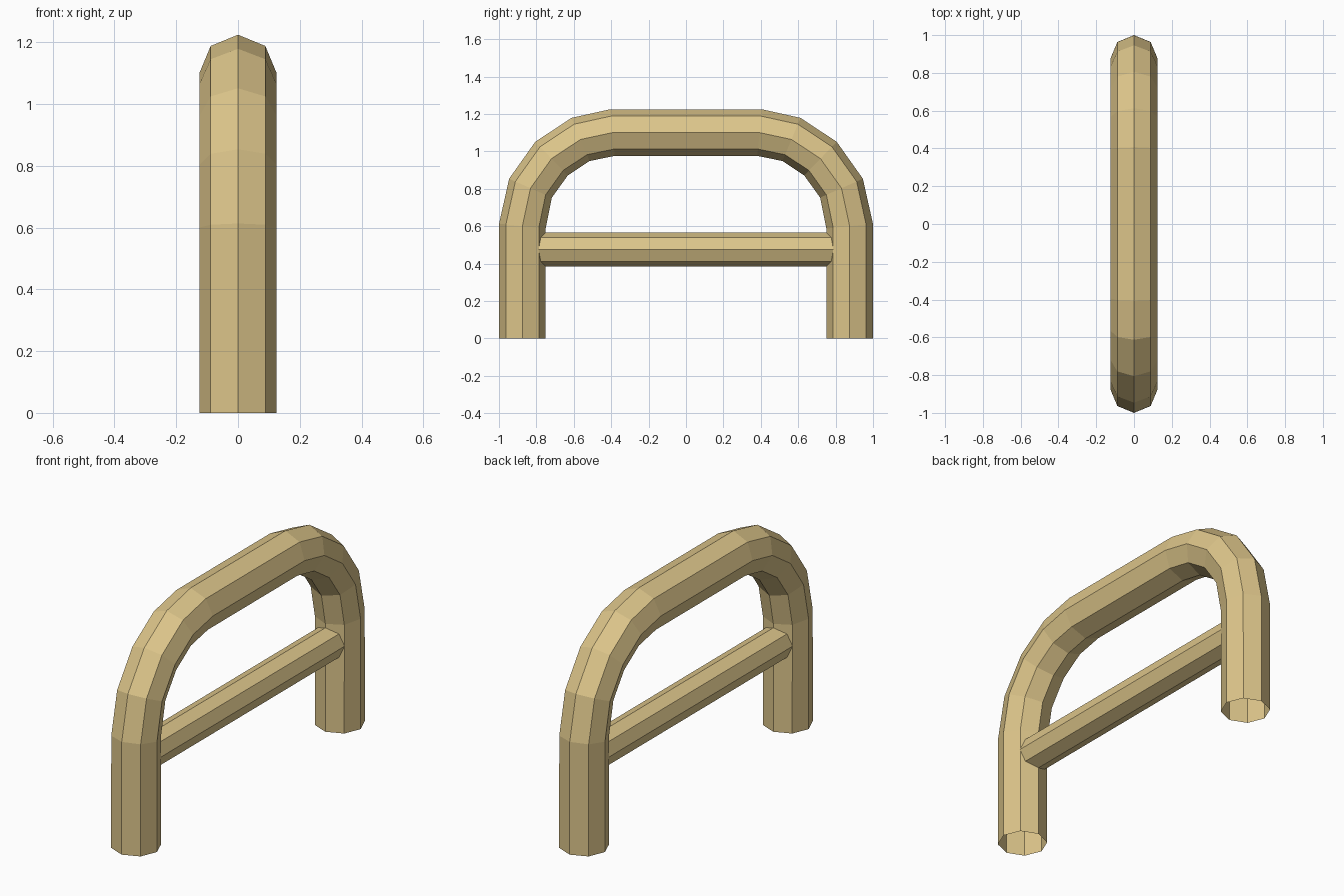
import bpy
import bmesh
import math
from mathutils import Vector
from mathutils.geometry import interpolate_bezier

cube = bpy.data.objects.get("Cube")
if cube:
    bpy.data.objects.remove(cube)

SIDES = 8

tan = bpy.data.materials.new("tan_wood")
tan.use_nodes = True
colour = (0.72, 0.56, 0.255, 1)
tan.diffuse_color = colour
tan.node_tree.nodes["Principled BSDF"].inputs["Base Color"].default_value = colour


def tube(name, path, radius):
    """Sweep an open-ended octagonal ring along a path in the YZ plane."""
    bm = bmesh.new()
    rings = []
    for i, point in enumerate(path):
        before = (point - path[i - 1]).normalized() if i else Vector()
        after = (path[i + 1] - point).normalized() if i + 1 < len(path) else Vector()
        along = (before + after).normalized()
        across = Vector((1, 0, 0))
        out = across.cross(along)
        ring = []
        for k in range(SIDES):
            a = math.tau * k / SIDES
            ring.append(bm.verts.new(point + radius * (math.cos(a) * across + math.sin(a) * out)))
        rings.append(ring)
    for r0, r1 in zip(rings, rings[1:]):
        for k in range(SIDES):
            n = (k + 1) % SIDES
            bm.faces.new((r0[k], r0[n], r1[n], r1[k]))
    mesh = bpy.data.meshes.new(name)
    bm.to_mesh(mesh)
    bm.free()
    mesh.materials.append(tan)
    obj = bpy.data.objects.new(name, mesh)
    bpy.context.collection.objects.link(obj)
    return obj


# Bent frame: leg, rounded corner, then the same mirrored
bend = interpolate_bezier(Vector((0, -0.875, 0.6)), Vector((0, -0.875, 0.896)),
                          Vector((0, -0.619, 1.1)), Vector((0, -0.394, 1.1)), 5)
half = [Vector((0, -0.875, 0))] + list(bend)
mirrored = [Vector((0, -p.y, p.z)) for p in reversed(half)]
tube("bent_frame", half + mirrored, 0.125)

# Cross rail between the legs
tube("cross_rail", [Vector((0, -0.79, 0.475)), Vector((0, 0.79, 0.475))], 0.09)
